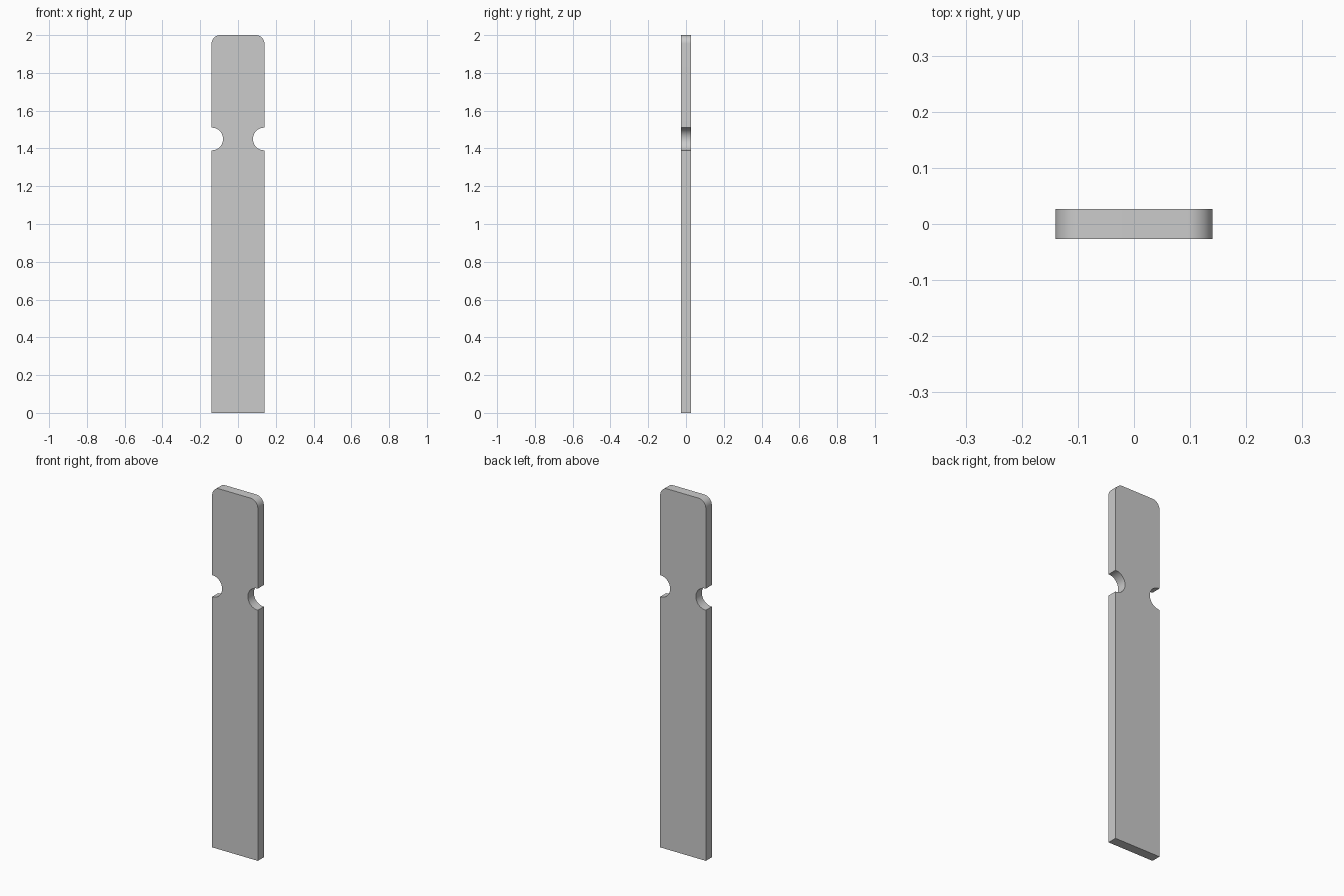
import bpy, bmesh
from math import sin, cos, pi, radians

if "Cube" in bpy.data.objects:
    bpy.data.objects.remove(bpy.data.objects["Cube"])

HALF_W, HALF_T, HEIGHT = 0.14, 0.0263, 2.0
CORNER_R = 0.045
NOTCH_R, NOTCH_X, NOTCH_Z = 0.06, 0.139, 1.45


def arc(cx, cz, r, start, end, steps):
    """Points along an arc in the x-z plane, angles in degrees."""
    angles = [radians(start + (end - start) * i / steps) for i in range(steps + 1)]
    return [(cx + r * cos(a), cz + r * sin(a)) for a in angles]


# Right half of the outline, bottom to top: side, round notch, rounded corner
right = [(HALF_W, 0.0)]
right += [(HALF_W, NOTCH_Z - NOTCH_R)]
right += arc(NOTCH_X, NOTCH_Z, NOTCH_R, 270, 90, 32)
right += [(HALF_W, NOTCH_Z + NOTCH_R)]
right += arc(HALF_W - CORNER_R, HEIGHT - CORNER_R, CORNER_R, 0, 90, 16)

# Mirrored left half closes the outline
outline = right + [(-x, z) for x, z in reversed(right)]

# Extrude the outline through the plate thickness
bm = bmesh.new()
front = bm.faces.new([bm.verts.new((x, -HALF_T, z)) for x, z in outline])
extruded = bmesh.ops.extrude_face_region(bm, geom=[front], use_keep_orig=True)
new_verts = [g for g in extruded["geom"] if isinstance(g, bmesh.types.BMVert)]
bmesh.ops.translate(bm, verts=new_verts, vec=(0, 2 * HALF_T, 0))
bmesh.ops.recalc_face_normals(bm, faces=bm.faces)

mesh = bpy.data.meshes.new("notched_plate")
bm.to_mesh(mesh)
bm.free()
plate = bpy.data.objects.new("notched_plate", mesh)
bpy.context.collection.objects.link(plate)

# Smooth curved walls, sharp edges kept
bpy.context.view_layer.objects.active = plate
plate.select_set(True)
bpy.ops.object.shade_smooth_by_angle(angle=radians(30))
